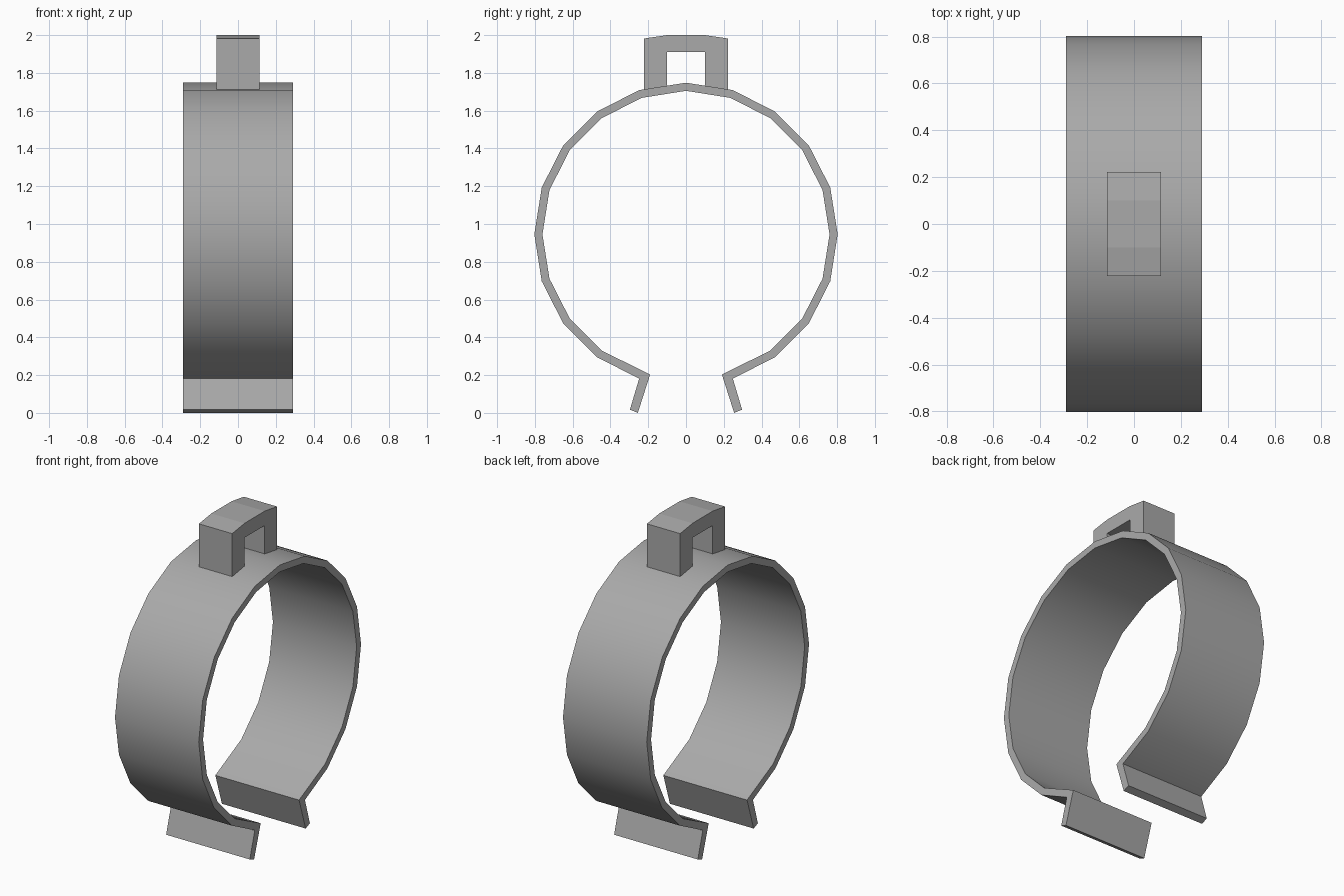
import bpy, bmesh
from math import sin, cos, radians

cube = bpy.data.objects.get("Cube")
if cube:
    bpy.data.objects.remove(cube)

grey = bpy.data.materials.new("mid_grey")
grey.use_nodes = True
COLOUR = (0.4, 0.4, 0.4, 1)
grey.diffuse_color = COLOUR
grey.node_tree.nodes["Principled BSDF"].inputs["Base Color"].default_value = COLOUR


def strip_solid(name, outer, inner, half_width):
    """Solid band between two matching (y, z) paths, extruded along x."""
    bm = bmesh.new()
    rows = []
    for (yo, zo), (yi, zi) in zip(outer, inner):
        rows.append([bm.verts.new(p) for p in (
            (-half_width, yo, zo), (half_width, yo, zo),
            (half_width, yi, zi), (-half_width, yi, zi))])
    for a, b in zip(rows, rows[1:]):
        for i in range(4):
            j = (i + 1) % 4
            bm.faces.new((a[i], a[j], b[j], b[i]))
    bm.faces.new(rows[0])
    bm.faces.new(rows[-1][::-1])
    bmesh.ops.recalc_face_normals(bm, faces=bm.faces)
    mesh = bpy.data.meshes.new(name)
    bm.to_mesh(mesh)
    bm.free()
    mesh.materials.append(grey)
    obj = bpy.data.objects.new(name, mesh)
    bpy.context.collection.objects.link(obj)
    return obj


def mirrored(half):
    """Complete a path that runs from the middle towards +y."""
    return [(-y, z) for y, z in reversed(half) if y > 0] + half


def arc(radius, last):
    return [(radius * sin(radians(18 * k)), 0.945 + radius * cos(radians(18 * k)))
            for k in range(last + 1)]


# Open clamp band with a splayed lip at each end
outer = arc(0.803, 9) + [(0.297, 0.017)]
inner = arc(0.76, 8) + [(0.19, 0.203), (0.255, 0.0)]
band = strip_solid("clamp_band", mirrored(outer), mirrored(inner), 0.29)
bpy.ops.object.select_all(action='DESELECT')
band.select_set(True)
bpy.context.view_layer.objects.active = band
bpy.ops.object.shade_smooth_by_angle(angle=radians(30))

# Hanging loop on top, with faceted crown
loop_outer = [(0.1, 2.0), (0.222, 1.982), (0.222, 1.712)]
loop_inner = [(0.1, 1.91), (0.1, 1.91), (0.1, 1.728)]
# Crown and legs share the inner corner, so build them as separate strips
strip_solid("loop_crown", mirrored(loop_outer[:1]), mirrored(loop_inner[:1]), 0.115)
for side, name in ((1, "back_loop_leg"), (-1, "front_loop_leg")):
    strip_solid(name,
                [(side * 0.1, 2.0), (side * 0.222, 1.982), (side * 0.222, 1.712)],
                [(side * 0.1, 1.91), (side * 0.1, 1.9), (side * 0.1, 1.728)], 0.115)
